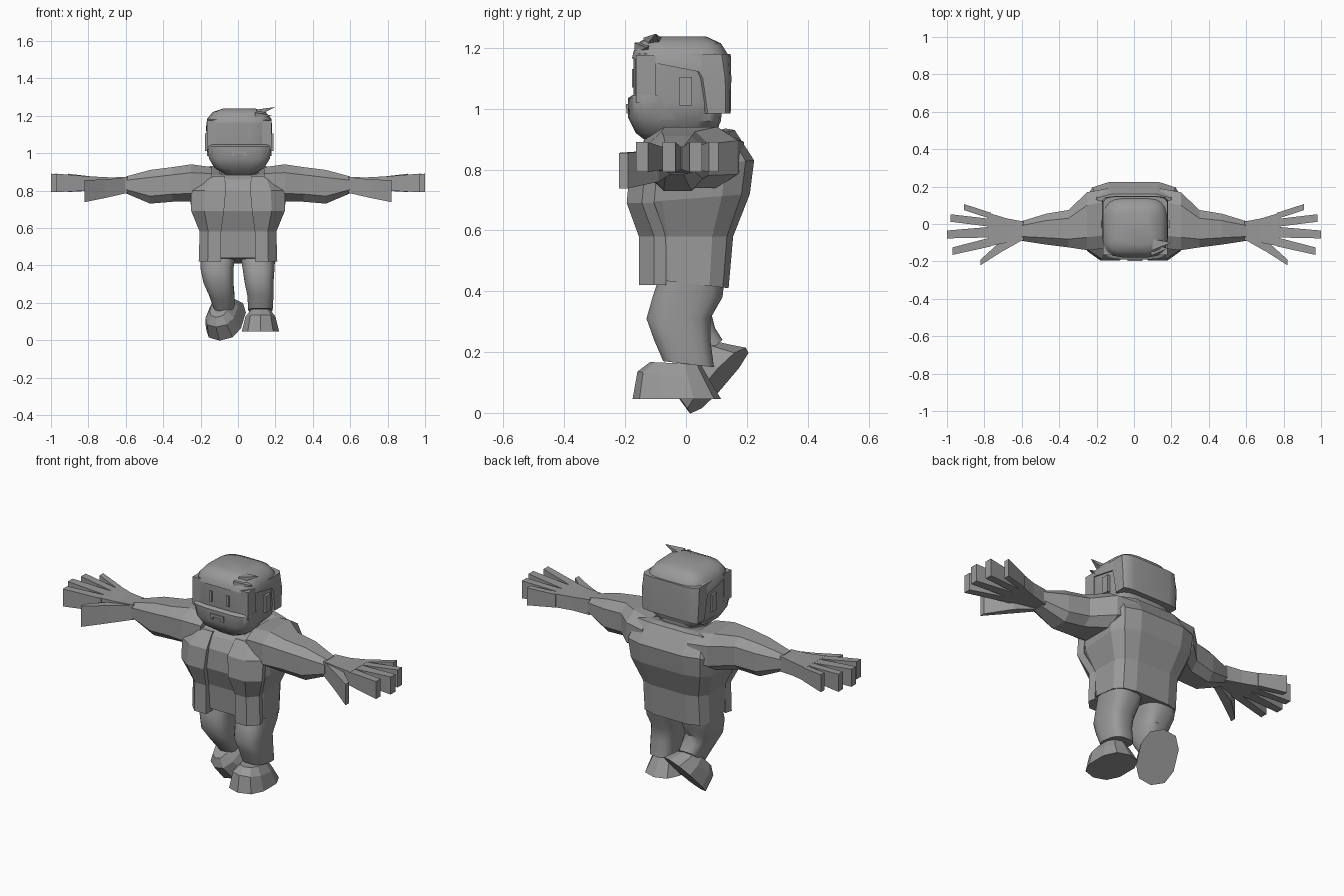
import bpy, bmesh
from math import sin, cos, tau, radians, copysign
from mathutils import Matrix, Vector

cube = bpy.data.objects.get("Cube")
if cube:
    bpy.data.objects.remove(cube, do_unlink=True)

grey = bpy.data.materials.new("plain grey")
grey.use_nodes = True
GREY = (0.32, 0.32, 0.32, 1)
grey.diffuse_color = GREY
for node in grey.node_tree.nodes:
    if node.type == 'BSDF_PRINCIPLED':
        node.inputs["Base Color"].default_value = GREY


def unit_ring(sides, power):
    """Rounded square outline that touches -1 and +1 on both axes."""
    pts = []
    for i in range(sides):
        a = tau * (i + 0.5) / sides
        pts.append([copysign(abs(f(a)) ** (2 / power), f(a)) for f in (cos, sin)])
    top = max(p[0] for p in pts)
    return [(u / top, v / top) for u, v in pts]


def mix(a, b, t):
    return a + (b - a) * (t + 1) / 2


def skin(name, rings, smooth=False, matrix=None):
    """Join matching rings into a closed solid."""
    bm = bmesh.new()
    loops = [[bm.verts.new(p) for p in ring] for ring in rings]
    count = len(loops[0])
    for low, high in zip(loops, loops[1:]):
        for i in range(count):
            j = (i + 1) % count
            bm.faces.new((low[i], low[j], high[j], high[i]))
    bm.faces.new(loops[0][::-1])
    bm.faces.new(loops[-1])
    if matrix:
        bm.transform(matrix)
    bmesh.ops.recalc_face_normals(bm, faces=bm.faces)
    mesh = bpy.data.meshes.new(name)
    bm.to_mesh(mesh)
    bm.free()
    mesh.materials.append(grey)
    if smooth:
        mesh.shade_smooth()
        mesh.set_sharp_from_angle(angle=radians(38))
    obj = bpy.data.objects.new(name, mesh)
    bpy.context.collection.objects.link(obj)
    return obj


def stack(name, rows, sides=8, power=3, smooth=False, matrix=None):
    """Rows: front z, back z, x range, y range."""
    shape = unit_ring(sides, power)
    rings = [[(mix(xa, xb, u), mix(ya, yb, v), mix(zf, zb, v)) for u, v in shape]
             for zf, zb, xa, xb, ya, yb in rows]
    return skin(name, rings, smooth, matrix)


def reach(name, side, rows, sides=4, power=2):
    """Rows: x, y range, z range; side mirrors across the middle."""
    shape = unit_ring(sides, power)
    rings = [[(side * x, mix(ya, yb, u), mix(za, zb, v)) for u, v in shape]
             for x, ya, yb, za, zb in rows]
    return skin(name, rings)


def box(name, xa, xb, ya, yb, za, zb):
    return stack(name, [(za, za, xa, xb, ya, yb), (zb, zb, xa, xb, ya, yb)], 4)


# Torso with sloping shoulders
stack("torso", [
    (.44, .41, -.20, .20, -.12, .14),
    (.58, .58, -.20, .20, -.13, .155),
    (.69, .72, -.25, .25, -.17, .21),
    (.80, .83, -.26, .26, -.165, .224),
    (.86, .93, -.23, .23, -.13, .16),
    (.88, .935, -.16, .16, -.10, .13)], sides=12, power=4)
stack("neck", [(.84, .84, -.10, .11, -.09, .10), (.97, .97, -.10, .11, -.09, .11)],
      sides=12, power=4)

# Open jacket fronts
for side, label in ((1, "left"), (-1, "right")):
    rings = []
    for z, inner, outer, y in ((.42, .09, .21, -.155), (.58, .09, .205, -.155),
                               (.69, .075, .25, -.195), (.80, .065, .25, -.185),
                               (.875, .07, .20, -.125)):
        middle = inner * .4 + outer * .6
        section = ((inner, y), (middle, y), (outer, y + .05),
                   (outer - .01, y + .09), (inner, y + .06))
        rings.append([(side * x, d, z) for x, d in section])
    skin(label + "_jacket_front", rings)

    # Arm, palm, thumb and fanned fingers
    reach(label + "_arm", side, [
        (.14, -.13, .19, .77, .925),
        (.25, -.14, .17, .74, .94),
        (.35, -.125, .075, .74, .925),
        (.47, -.11, .055, .73, .91),
        (.60, -.09, .015, .785, .875)], sides=8, power=3)
    reach(label + "_palm", side, [
        (.59, -.088, .013, .787, .873),
        (.68, -.10, .03, .795, .87),
        (.78, -.12, .06, .80, .875)])
    reach(label + "_thumb", side, [
        (.60, -.088, -.05, .785, .868),
        (.71, -.15, -.09, .76, .86),
        (.82, -.22, -.19, .738, .855)])
    roots = (.06, .027, -.015, -.072, -.12)
    tips = ((.91, .075, .107), (.98, .012, .052), (1, -.077, -.035), (.97, -.165, -.125))
    for n, (x, ya, yb) in enumerate(tips):
        reach(f"{label}_finger_{n + 1}", side, [
            (.765, roots[n + 1], roots[n], .80, .873), (x, ya, yb, .792, .89)])

# Trouser legs: one standing, one stepping back
stack("left_leg", [
    (.47, .47, .01, .20, -.08, .13),
    (.38, .38, .025, .195, -.11, .12),
    (.31, .31, .035, .19, -.13, .08),
    (.24, .24, .05, .19, -.105, .08),
    (.17, .15, .055, .185, -.075, .092)], sides=16, power=3, smooth=True)
stack("right_leg", [
    (.47, .47, -.20, -.01, -.08, .13),
    (.38, .38, -.20, -.025, -.105, .12),
    (.30, .32, -.185, -.025, -.105, .085),
    (.22, .28, -.155, -.02, -.055, .095),
    (.14, .24, -.13, -.02, .005, .12)], sides=16, power=3, smooth=True)

# Shoes share one shape; the right one is lifted at the heel
poses = {
    "left_shoe": Matrix.Translation((.12, -.03, .045)),
    "right_shoe": (Matrix.Translation((-.065, .105, .106)) @ Matrix.Rotation(radians(-20), 4, 'Z')
                   @ Matrix.Rotation(radians(48), 4, 'X')),
}
for name, pose in poses.items():
    stack(name, [
        (0, 0, -.10, .10, -.14, .14),
        (.09, .06, -.08, .08, -.125, .105),
        (.122, .115, -.05, .05, -.085, .075)], sides=10, power=2.5, matrix=pose)

# Head and hair
stack("head", [
    (.90, .93, -.10, .12, -.12, .10),
    (.96, .96, -.15, .165, -.16, .115),
    (1.02, 1.02, -.165, .175, -.172, .12),
    (1.18, 1.18, -.165, .175, -.172, .12),
    (1.22, 1.22, -.11, .12, -.12, .08)], sides=20, power=4.5, smooth=True)
stack("beard", [
    (.885, .90, -.07, .085, -.12, .02),
    (.92, .92, -.125, .14, -.165, .03),
    (.97, .97, -.155, .17, -.19, .02),
    (1.035, 1.035, -.165, .18, -.19, -.05),
    (1.045, 1.045, -.165, .18, -.175, -.06)], sides=20, power=4, smooth=True)
stack("hair_back", [
    (.985, .985, -.165, .178, .055, .147),
    (1.10, 1.10, -.17, .182, .035, .149),
    (1.18, 1.18, -.165, .178, -.02, .147)], sides=12, power=6, smooth=True)
stack("hair_top", [
    (1.165, 1.10, -.17, .182, -.178, .149),
    (1.19, 1.17, -.165, .178, -.172, .143),
    (1.222, 1.215, -.135, .148, -.15, .115),
    (1.238, 1.238, -.08, .095, -.11, .065)], sides=20, power=4, smooth=True)

# Cheek hair and ears
for side, label in ((1, "left"), (-1, "right")):
    centre = .007
    a, b = sorted((centre + side * .12, centre + side * .172))
    box(label + "_sideburn", a, b, -.165, -.10, 1.02, 1.175)
    a, b = sorted((centre + side * .15, centre + side * .183))
    box(label + "_ear", a, b, -.022, .02, 1.01, 1.105)

    # Thin eye plates
    x = centre + side * .053
    box(label + "_eye", x - .007, x + .007, -.178, -.17, 1.07, 1.13)

# Moustache with drooping ends
box("moustache", -.035, .045, -.197, -.185, 1.0, 1.015)
for x in (-.028, .038):
    box("moustache_end", x - .008, x + .008, -.196, -.185, .985, 1.002)

# Loose tufts on the fringe
for name, base, tip in (("upper_tuft", (.10, -.11, 1.215), (.195, -.10, 1.245)),
                        ("lower_tuft", (.09, -.14, 1.20), (.18, -.13, 1.20))):
    base, tip = Vector(base), Vector(tip)
    ring = [base + Vector((0, .03 * u, .018 * v)) for u, v in unit_ring(4, 2)]
    skin(name, [ring, [tip + (p - base) * .05 for p in ring]])
